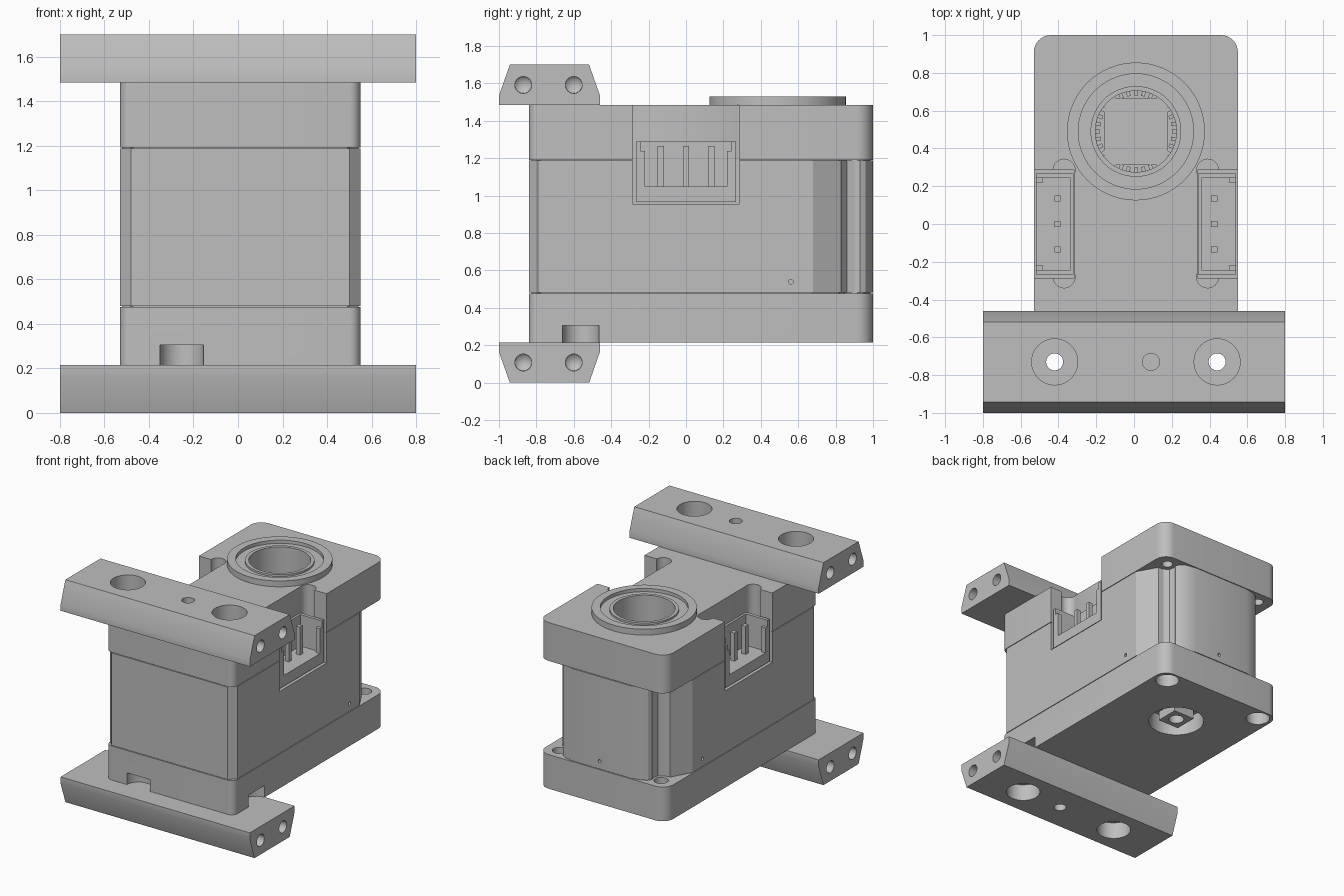
import bpy, bmesh, math
from mathutils import Matrix, Vector

if "Cube" in bpy.data.objects:
    bpy.data.objects.remove(bpy.data.objects["Cube"])

grey = bpy.data.materials.new("satin grey")
grey.use_nodes = True
COLOR = (0.52, 0.52, 0.52, 1)
grey.diffuse_color = COLOR
grey.node_tree.nodes["Principled BSDF"].inputs["Base Color"].default_value = COLOR

CX = 0.01            # body centre line
HORN_Y = 0.49        # output axis
SCREW_Y = -0.73      # bar screws
AXES = {"Z": Matrix(), "X": Matrix.Rotation(math.pi / 2, 4, "Y"),
        "Y": Matrix.Rotation(math.pi / 2, 4, "X")}


def finish(name, bm):
    bmesh.ops.recalc_face_normals(bm, faces=bm.faces)
    mesh = bpy.data.meshes.new(name)
    bm.to_mesh(mesh)
    bm.free()
    mesh.materials.append(grey)
    ob = bpy.data.objects.new(name, mesh)
    bpy.context.collection.objects.link(ob)
    return ob


def add_box(bm, lo, hi):
    lo, hi = Vector(lo), Vector(hi)
    m = Matrix.Translation((lo + hi) / 2) @ Matrix.Diagonal((*(hi - lo), 1))
    bmesh.ops.create_cube(bm, size=1, matrix=m)


def box(name, lo, hi):
    bm = bmesh.new()
    add_box(bm, lo, hi)
    return finish(name, bm)


def cyl(name, center, r, depth, axis="Z", r2=None, seg=40):
    bm = bmesh.new()
    bmesh.ops.create_cone(bm, cap_ends=True, segments=seg, radius1=r,
                          radius2=r if r2 is None else r2, depth=depth,
                          matrix=Matrix.Translation(center) @ AXES[axis])
    return finish(name, bm)


def upright(name, x, y, r, z0, z1):
    return cyl(name, (x, y, (z0 + z1) / 2), r, z1 - z0)


def prism(name, pts, vec):
    bm = bmesh.new()
    face = bm.faces.new([bm.verts.new(p) for p in pts])
    geo = bmesh.ops.extrude_face_region(bm, geom=[face])["geom"]
    verts = [g for g in geo if isinstance(g, bmesh.types.BMVert)]
    bmesh.ops.translate(bm, verts=verts, vec=vec)
    return finish(name, bm)


def lathe(name, profile, x, y, seg=64):
    bm = bmesh.new()
    rings = [[bm.verts.new((x + r * math.cos(math.tau * i / seg),
                            y + r * math.sin(math.tau * i / seg), z))
              for i in range(seg)] for r, z in profile]
    for k, a in enumerate(rings):
        b = rings[(k + 1) % len(rings)]
        for i in range(seg):
            j = (i + 1) % seg
            bm.faces.new((a[i], a[j], b[j], b[i]))
    return finish(name, bm)


def cut(targets, tool):
    for ob in targets:
        mod = ob.modifiers.new("cut", "BOOLEAN")
        mod.operation, mod.object, mod.solver = "DIFFERENCE", tool, "EXACT"
        bpy.context.view_layer.objects.active = ob
        bpy.ops.object.modifier_apply(modifier=mod.name)
    bpy.data.objects.remove(tool)


def rounded_slab(name, inset, z0, z1):
    w, pts = 0.54 - inset, []
    corners = [(1, -0.84 + inset, 0.05, -90), (1, 1 - inset, 0.09, 0),
               (-1, 1 - inset, 0.09, 90), (-1, -0.84 + inset, 0.05, 180)]
    for sx, y, r, start in corners:
        c = Vector((CX + sx * (w - r), y + (r if y < 0 else -r), z0))
        for i in range(9):
            a = math.radians(start + i * 90 / 8)
            pts.append(c + Vector((r * math.cos(a), r * math.sin(a), 0)))
    return prism(name, pts, (0, 0, z1 - z0))


# Housing: two covers, thin recessed seams, and the waisted middle case
top_cover = rounded_slab("top_cover", 0, 1.192, 1.485)
bottom_cover = rounded_slab("bottom_cover", 0, 0.215, 0.476)

half = [(0.49, -0.84), (0.54, -0.79), (0.54, 0.68), (0.455, 0.83),
        (0.41, 0.835), (0.375, 0.86), (0.365, 0.9), (0.375, 0.93),
        (0.36, 0.96), (0.32, 0.985), (0.24, 1.0)]
outline = half + [(-x, y) for x, y in reversed(half)]


def waist(name, scale, z0, z1):
    pts = [(CX + x * scale, 0.08 + (y - 0.08) * scale, z0) for x, y in outline]
    return prism(name, pts, (0, 0, z1 - z0))


middle = waist("middle_case", 1, 0.481, 1.187)
seams = [waist("lower_seam", 0.985, 0.476, 0.481), waist("upper_seam", 0.985, 1.187, 1.192)]
body = [top_cover, bottom_cover, middle] + seams

# Brackets: tapered bars above and below
bars = []
for name, base, s in (("top_bar", 1.485, 1), ("bottom_bar", 0.215, -1)):
    prof = [(-1, 0), (-0.46, 0), (-0.46, 0.05), (-0.518, 0.215), (-0.942, 0.215), (-1, 0.05)]
    bar = prism(name, [(-0.8, y, base + s * z) for y, z in prof], (1.6, 0, 0))
    bars.append(bar)
    outer = base + s * 0.215
    for sx in (-1, 1):
        cut([bar], cyl("bore", (CX + sx * 0.43, SCREW_Y, outer), 0.122, 0.26))
        for y in (-0.87, -0.6):
            z = base + s * 0.107
            cut([bar], cyl("drill", (sx * 0.8, y, z), 0.045, 0.3, "X"))
            r1, r2 = (0.045, 0) if sx < 0 else (0, 0.045)
            cut([bar], cyl("tip", (sx * 0.631, y, z), r1, 0.04, "X", r2))
    cut([bar], cyl("pilot", (0.09, SCREW_Y, outer), 0.045, 0.24))

# Long screw holes through everything at the front, short ones at the back
for sx in (-1, 1):
    x = CX + sx * 0.43
    cut(bars + body, upright("through", x, SCREW_Y, 0.045, -0.1, 1.8))
    cut([bottom_cover], upright("back_hole", x, 0.9, 0.05, 0.1, 0.6))
    cut([bottom_cover], upright("back_bore", x, 0.9, 0.085, 0.1, 0.36))
    cut([top_cover], upright("back_thread", x, 0.9, 0.04, 1.1, 1.36))

# Cable notches in the bottom cover
cut([bottom_cover], upright("notch", -0.253, -0.84, 0.098, 0.1, 0.305))
cut([bottom_cover], upright("notch", 0.55, -0.562, 0.098, 0.1, 0.305))

# Tiny vent holes
for p, axis in (((0.55, 0.56, 0.54), "X"), ((-0.53, 0.56, 0.54), "X"), ((0.03, 1, 0.54), "Y")):
    cut([middle], cyl("vent", p, 0.013, 0.06, axis, seg=12))

# Connector sockets on both flanks
for side, sx in (("left", 1), ("right", -1)):
    def span(a, b):
        return sorted((CX + sx * a, CX + sx * b))

    a, b = span(0.325, 0.7)
    cut([top_cover, middle, seams[1]], box("recess", (a, -0.285, 0.955), (b, 0.285, 1.6)))
    for y in (-0.28, 0.285):
        cut([top_cover], upright("groove", CX + sx * 0.38, y, 0.058, 1.1, 1.6))
    bm = bmesh.new()
    parts = [(0.33, 0.53, -0.268, 0.268, 0.967, 1.05),
             (0.33, 0.347, -0.268, 0.268, 1.05, 1.29)]
    for sy in (-1, 1):
        y0, y1 = sorted((sy * 0.243, sy * 0.268))
        parts.append((0.347, 0.53, y0, y1, 1.05, 1.29))
        y0, y1 = sorted((sy * 0.218, sy * 0.243))
        parts.append((0.495, 0.53, y0, y1, 1.05, 1.24))
    for x0, x1, y0, y1, z0, z1 in parts:
        a, b = span(x0, x1)
        add_box(bm, (a, y0, z0), (b, y1, z1))
    finish(side + "_socket", bm)
    bm = bmesh.new()
    for y in (-0.135, 0, 0.135):
        a, b = span(0.398, 0.432)
        add_box(bm, (a, y - 0.017, 1.04), (b, y + 0.017, 1.265))
    finish(side + "_pins", bm)

# Output: stepped bearing ring, bore, splines and square drive
cut([top_cover, seams[1]], upright("output_bore", CX, HORN_Y, 0.23, 1.1, 1.7))
lathe("bearing_ring", [(0.365, 1.48), (0.365, 1.53), (0.305, 1.53), (0.305, 1.505),
                       (0.24, 1.505), (0.24, 1.52), (0.215, 1.52), (0.215, 1.187),
                       (0.23, 1.187), (0.23, 1.48)], CX, HORN_Y)
box("square_drive", (CX - 0.17, HORN_Y - 0.175, 1.18), (CX + 0.17, HORN_Y + 0.175, 1.24))
bm = bmesh.new()
for i in range(32):
    m = (Matrix.Translation((CX, HORN_Y, 1.21)) @ Matrix.Rotation(math.tau * i / 32, 4, "Z")
         @ Matrix.Translation((0.205, 0, 0)) @ Matrix.Diagonal((0.03, 0.02, 0.05, 1)))
    bmesh.ops.create_cube(bm, size=1, matrix=m)
finish("splines", bm)

# Rear axle: pocket in the underside with a square boss and its bore
cut([bottom_cover], upright("axle_pocket", CX, HORN_Y, 0.2, 0.1, 0.36))
collar = upright("axle_collar", CX, HORN_Y, 0.13, 0.3, 0.37)
boss = box("axle_boss", (CX - 0.09, HORN_Y - 0.09, 0.23), (CX + 0.09, HORN_Y + 0.09, 0.31))
cut([boss, collar], upright("axle_bore", CX, HORN_Y, 0.055, 0.1, 0.33))

# Smooth the round walls, keep edges crisp
bpy.ops.object.select_all(action="DESELECT")
for ob in bpy.context.scene.objects:
    if ob.type == "MESH" and grey.name in ob.data.materials:
        ob.select_set(True)
        bpy.context.view_layer.objects.active = ob
bpy.ops.object.shade_smooth_by_angle(angle=math.radians(25))
